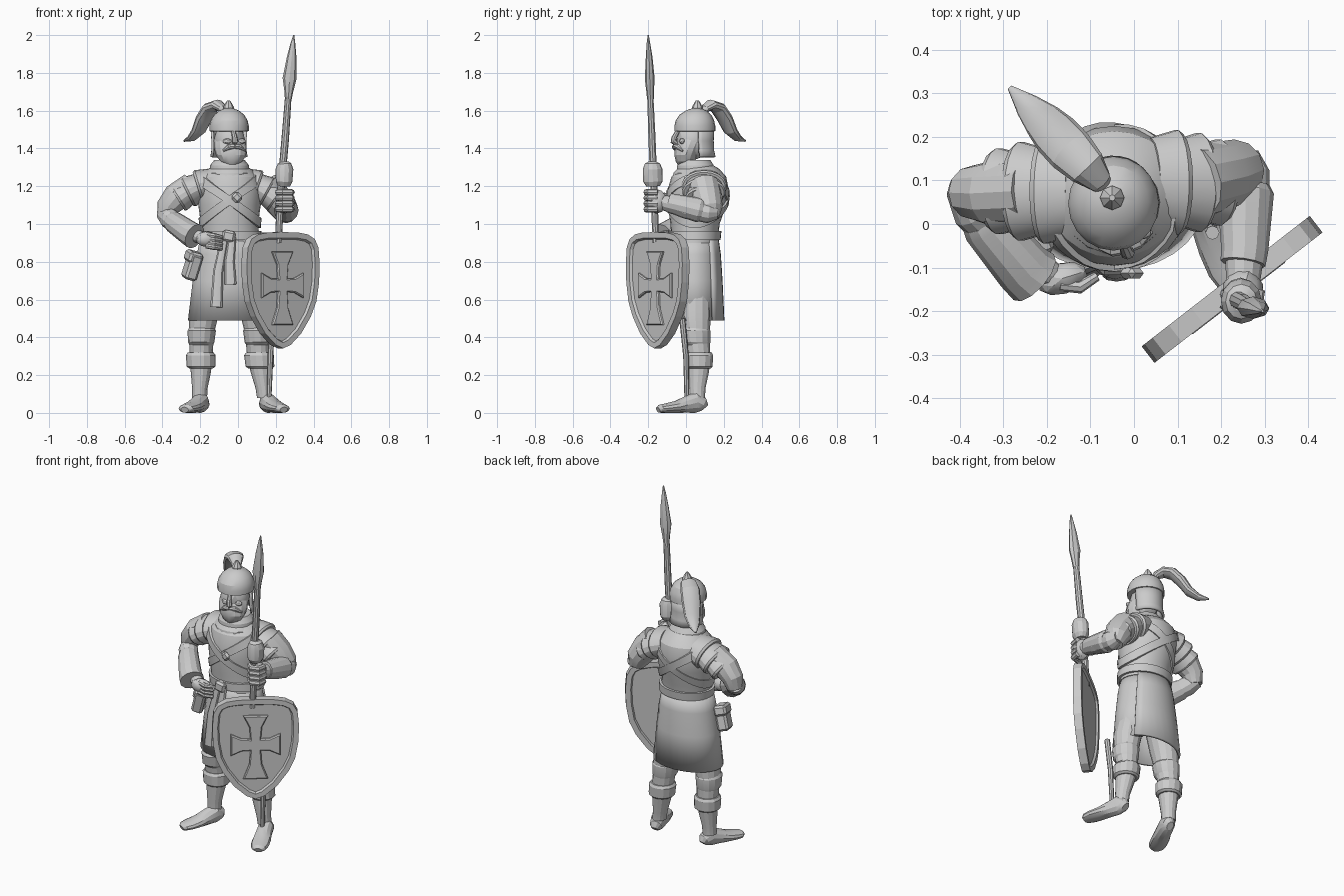
import bpy, bmesh, math
from mathutils import Vector, Matrix

TAU = math.tau
CX = -0.045                      # body centre line
grey = bpy.data.materials.new("stone_grey")
grey.diffuse_color = (0.6, 0.6, 0.6, 1)


def finish(name, bm, thick=0, smooth=True):
    bmesh.ops.recalc_face_normals(bm, faces=bm.faces)
    me = bpy.data.meshes.new(name)
    bm.to_mesh(me)
    bm.free()
    ob = bpy.data.objects.new(name, me)
    bpy.context.collection.objects.link(ob)
    me.materials.append(grey)
    if thick:
        mod = ob.modifiers.new("thickness", 'SOLIDIFY')
        mod.thickness = thick
    if smooth:
        bpy.ops.object.select_all(action='DESELECT')
        ob.select_set(True)
        bpy.context.view_layer.objects.active = ob
        bpy.ops.object.shade_smooth_by_angle(angle=math.radians(22))
    return ob


def skin(bm, rings, closed=True, caps=True):
    rows = [[bm.verts.new(p) for p in r] for r in rings]
    n = len(rows[0])
    for a, b in zip(rows, rows[1:]):
        for i in range(n if closed else n - 1):
            j = (i + 1) % n
            bm.faces.new((a[i], a[j], b[j], b[i]))
    if caps:
        bm.faces.new(rows[0])
        bm.faces.new(rows[-1])


def loft(name, rings, n=18, a0=0, a1=TAU, shrink=0, thick=0):
    """Stack of horizontal ellipses (z, x, y, rx, ry); may be an open arc."""
    bm = bmesh.new()
    full = a1 - a0 == TAU and not shrink
    out = []
    for z, x, y, rx, ry in rings:
        row = []
        for i in range(n):
            t = i / (n if full else n - 1)
            a, k = a0 + (a1 - a0) * t, 1 - shrink * t
            row.append((x + rx * k * math.cos(a), y + ry * k * math.sin(a), z))
        out.append(row)
    skin(bm, out, full, full and not thick)
    return finish(name, bm, thick)


def tube(name, pts, radii, ref=(0, 0, 1), n=12):
    """Elliptical sections along a path; radius is a number or (side, up)."""
    bm = bmesh.new()
    pts = [Vector(p) for p in pts]
    out = []
    for i, (p, r) in enumerate(zip(pts, radii)):
        a, b = r if isinstance(r, tuple) else (r, r)
        t = (pts[min(i + 1, len(pts) - 1)] - pts[max(i - 1, 0)]).normalized()
        s = t.cross(Vector(ref)).normalized()
        u = s.cross(t)
        out.append([p + s * a * math.cos(k * TAU / n) + u * b * math.sin(k * TAU / n) for k in range(n)])
    skin(bm, out)
    return finish(name, bm)


def blob(name, c, r, turn=0):
    bm = bmesh.new()
    bmesh.ops.create_icosphere(bm, subdivisions=2, radius=1,
                               matrix=Matrix.Translation(c) @ Matrix.Rotation(turn, 4, 'Z') @ Matrix.Diagonal((*r, 1)))
    return finish(name, bm)


def box(name, c, size, rot=(0, 0, 0), bevel=0.012):
    bm = bmesh.new()
    m = Matrix.Translation(c)
    for ang, ax in zip(rot, 'XYZ'):
        m = m @ Matrix.Rotation(ang, 4, ax)
    bmesh.ops.create_cube(bm, size=1, matrix=m @ Matrix.Diagonal((*size, 1)))
    bmesh.ops.bevel(bm, geom=bm.edges[:], offset=bevel, segments=1, affect='EDGES')
    return finish(name, bm)


# Torso and collar
TORSO = [(.90, CX + .01, .045, .150, .122), (1.0, CX, .048, .152, .130), (1.1, CX, .058, .165, .155),
         (1.19, CX, .065, .17, .160), (1.25, CX, .068, .155, .145), (1.29, CX, .068, .115, .11), (1.32, CX, .06, .07, .07)]
loft("torso", TORSO, 24)
loft("collar", [(1.23, CX, .055, .125, .13), (1.27, CX, .05, .122, .118), (1.29, CX, .05, .105, .10),
                (1.31, CX, .05, .103, .098), (1.34, CX, .05, .08, .08)], 18)


def band(name, zf, h, off):
    """Belt or sash wrapped round the torso at height zf(angle)."""
    bm = bmesh.new()
    out = []
    for i in range(33):
        a = i * TAU / 32
        row = []
        for dz, o in ((-h, -.01), (-h, off), (h, off), (h, -.01)):
            z = zf(a) + dz
            lo = max((k for k in range(len(TORSO) - 1) if TORSO[k][0] <= z), default=0)
            A, B = TORSO[lo], TORSO[lo + 1]
            t = (z - A[0]) / (B[0] - A[0])
            _, x, y, rx, ry = [p + (q - p) * t for p, q in zip(A, B)]
            row.append((x + (rx + o) * math.cos(a), y + (ry + o) * math.sin(a), z))
        out.append(row)
    skin(bm, out, True, False)
    bmesh.ops.remove_doubles(bm, verts=bm.verts, dist=1e-5)
    finish(name, bm)


band("sash_left", lambda a: 1.125 + .12 * math.cos(a), .026, .008)
band("sash_right", lambda a: 1.125 - .12 * math.cos(a), .026, .013)
band("belt", lambda a: .94, .024, .014)
box("sash_brooch", (CX + .04, -.113, 1.14), (.05, .025, .05), (0, .78, 0))
box("belt_knot", (CX - .005, -.1, .935), (.07, .035, .06), (0, .2, 0))

# Skirt wraps round and overlaps itself at the left rear
loft("skirt", [(.93, CX, .045, .158, .128), (.84, CX, .045, .178, .141), (.7, CX - .002, .045, .198, .150),
               (.49, CX - .004, .045, .222, .160)], 30, .7, .7 + TAU + .25, .07, .016)
for nm, pts in (("belt_tail_long", [(-.07, -.095, .93), (-.105, -.112, .75), (-.115, -.122, .56)]),
                ("belt_tail_short", [(-.03, -.095, .93), (-.045, -.114, .8), (-.04, -.12, .68)])):
    tube(nm, pts, [(.02, .012), (.027, .012), (.032, .012)], (0, 1, 0), 8)
box("hip_pouch", (-.243, -.02, .775), (.065, .10, .14), (.1, .3, .3))
box("pouch_flap", (-.235, -.02, .825), (.075, .11, .06), (.1, .3, .3))

# Legs, knee wraps, boots and feet
for s, side in ((-1, "right"), (1, "left")):
    def leg(part, rows, n=14):
        loft(f"{side}_{part}", [(z, CX + s * d + max(0, .35 - z) * .05, y, r, r2) for z, d, y, r, r2 in rows], n)
    leg("leg", [(.08, .172, .06, .04, .042), (.13, .168, .06, .041, .044), (.22, .158, .066, .054, .058),
                (.32, .152, .068, .062, .062), (.42, .148, .055, .066, .072), (.52, .135, .05, .078, .085),
                (.72, .085, .05, .082, .09)])
    leg("boot_cuff", [(.235, .156, .07, .062, .062), (.245, .156, .07, .076, .072), (.305, .154, .07, .079, .076),
                      (.32, .154, .07, .068, .068)])
    leg("knee_wrap", [(.36, .15, .06, .062, .066), (.375, .15, .055, .07, .077), (.435, .147, .05, .075, .082),
                      (.45, .147, .05, .066, .072)])
    foot = [(.164, .098, .02, .026), (.166, .085, .036, .042), (.176, .05, .044, .055), (.196, 0, .046, .044),
            (.218, -.05, .052, .032), (.240, -.10, .052, .026), (.256, -.135, .042, .022), (.262, -.148, .022, .016)]
    tube(f"{side}_foot", [(CX + .025 + s * d, y, b) for d, y, a, b in foot], [(a, b) for d, y, a, b in foot])

    # Layered shoulder plates
    k, dy = (1, 0) if s < 0 else (.9, .02)
    for i, (d0, z0, d1, z1, a, b) in enumerate(((.09, 1.22, .17, 1.195, .09, .122), (.155, 1.2, .225, 1.165, .085, .115),
                                                (.205, 1.175, .275, 1.13, .075, .1))):
        path = [(CX + s * k * (d0 + (d1 - d0) * t), .075 + dy, z0 + (z1 - z0) * t) for t in (0, .85, 1)]
        tube(f"{side}_shoulder_plate_{i + 1}", path, [(a * .85, b * .85), (a, b), (a * .93, b * .93)], (0, 1, 0), 18)

# Right arm resting on the belt
tube("right_sleeve", [(-.24, .075, 1.2), (-.33, .07, 1.14), (-.37, .072, 1.09), (-.385, .07, 1.03)],
     [.075, .074, .062, .045], (0, 1, 0))
tube("right_forearm", [(-.395, .085, 1.055), (-.365, .035, 1.03), (-.29, -.05, .97), (-.18, -.125, .92)], [.04, .055, .048, .03])
tube("right_bracer", [(-.352, .015, 1.02), (-.34, .0, 1.01), (-.255, -.10, .95), (-.23, -.122, .935)], [.05, .058, .066, .07])
blob("right_hand", (-.165, -.125, .92), (.06, .036, .042), .3)
for i in range(4):
    z = .945 - i * .02
    tube(f"right_finger_{i + 1}", [(-.17, -.14, z), (-.125, -.145, z - .008), (-.085, -.12, z - .015)], [.014, .015, .011], n=8)

# Left arm gripping the spear
tube("left_sleeve", [(.14, .095, 1.2), (.2, .11, 1.14), (.235, .125, 1.08), (.25, .13, 1.03)], [.085, .08, .07, .045], (0, 1, 0))
tube("left_forearm", [(.25, .165, 1.06), (.255, .12, 1.06), (.257, 0, 1.08), (.25, -.14, 1.12)], [.035, .056, .052, .038])
tube("left_bracer", [(.255, .085, 1.07), (.256, .07, 1.073), (.254, -.06, 1.105), (.25, -.09, 1.112)], [.056, .065, .054, .052])
blob("left_hand", (.25, -.155, 1.12), (.048, .055, .065))
for i in range(4):
    z = 1.168 - i * .03
    tube(f"left_finger_{i + 1}", [(.285, -.15, z), (.278, -.195, z), (.238, -.208, z), (.205, -.18, z)], [.016, .018, .018, .014], n=8)

# Spear, its grip and the lower pole
tube("spear_shaft", [(.213, -.16, .9), (.228, -.17, 1.2), (.25, -.18, 1.45), (.268, -.19, 1.7)], [.018, .02, .02, .017], (0, 1, 0), 10)
tube("spear_head", [(.266, -.188, 1.66), (.269, -.19, 1.7), (.273, -.192, 1.77), (.284, -.195, 1.88), (.291, -.199, 1.96), (.295, -.2, 2.0)],
     [(.018, .018), (.023, .02), (.037, .026), (.026, .018), (.012, .009), (.003, .003)], (0, 1, 0), 8)
tube("spear_grip", [(.243, -.174, 1.2), (.244, -.175, 1.225), (.246, -.177, 1.29), (.246, -.178, 1.32), (.245, -.178, 1.33)],
     [(.032, .036), (.044, .052), (.047, .052), (.036, .04), .022], (0, 1, 0))
tube("lower_pole", [(.163, .005, .03), (.172, 0, .3), (.18, -.02, .5)], [.012, .015, .016], (0, 1, 0), 8)

# Shield, facing forward and to the left
U, N, C = Vector((.79, .613, 0)), Vector((.613, -.79, 0)), Vector((.225, -.15, 0))


def shield_part(name, outline, back, front, rim=0, bevel=0):
    bm = bmesh.new()
    rows = [[C + U * u + N * w + Vector((0, 0, z)) for u, z in outline] for w in (back, front)]
    skin(bm, rows)
    bm.faces.ensure_lookup_table()
    face, rear = bm.faces[-1], bm.faces[-2]
    bmesh.ops.recalc_face_normals(bm, faces=bm.faces)
    if rim:
        for f, deep in ((face, .014), (rear, .012)):
            bmesh.ops.inset_region(bm, faces=[f], thickness=rim)
            bmesh.ops.inset_region(bm, faces=[f], thickness=.008, depth=-deep)
    if bevel:
        bmesh.ops.bevel(bm, geom=face.edges[:], offset=bevel, segments=1, affect='EDGES')
    finish(name, bm, 0, False)


half = [(.10, .955), (.165, .945), (.212, .92), (.236, .875), (.244, .79), (.24, .69), (.222, .59), (.185, .51), (.12, .42), (.05, .36)]
shield_part("shield", [(0, .957)] + half + [(0, .342)] + [(-u, z) for u, z in reversed(half)], -.024, .024, .03)
right = [(.07, .18), (.036, .11), (.03, .035), (.08, .038), (.14, .066), (.14, -.066), (.08, -.038), (.03, -.035), (.036, -.12), (.07, -.21)]
shield_part("shield_cross", [(u, .675 + z) for u, z in right] + [(-u, .675 + z) for u, z in reversed(right)], 0, .026, 0, .006)

# Head, turned slightly to the left
F = .3
blob("head", (CX, .035, 1.44), (.084, .088, .105), F)
loft("beard", [(1.313, CX + .01, -.014, .03, .03), (1.33, CX + .01, -.005, .058, .05), (1.365, CX + .008, .0, .08, .064),
               (1.40, CX + .005, .01, .086, .07), (1.43, CX + .002, .022, .085, .072), (1.45, CX, .03, .08, .07)], 14)
tube("nose", [(CX + .02, -.045, 1.49), (CX + .028, -.064, 1.455), (CX + .03, -.066, 1.437), (CX + .026, -.05, 1.425)],
     [.012, .014, .017, .012], (1, 0, 0), 8)
for s, side in ((-1, "right"), (1, "left")):
    m = Vector((CX + .025, -.055, 1.412))
    d = Vector((math.cos(F), math.sin(F), 0)) * s
    tube(f"{side}_moustache", [m, m + d * .03 + Vector((0, .004, -.004)), m + d * .062 + Vector((0, .02, -.025))], [.014, .015, .006], n=8)
    blob(f"{side}_cheek", m + d * .038 + Vector((0, .024, .026)), (.024, .016, .016))

# Helmet with neck guard, crown knob and plume
HX, HY = CX - .002, .047
loft("helmet", [(1.49, HX, HY, .096, .1), (1.492, HX, HY, .104, .108), (1.52, HX, HY, .104, .108),
                (1.548, HX, HY, .098, .102), (1.578, HX, HY + .003, .08, .084), (1.6, HX, HY + .006, .053, .055),
                (1.614, HX, HY + .008, .018, .018)], 20)
loft("neck_guard", [(1.51, HX, HY, .098, .102), (1.44, HX, HY + .002, .094, .098), (1.39, HX, HY + .004, .094, .098),
                    (1.355, HX, HY + .006, .1, .104)], 16, F - .1, F + math.pi - .15, 0, .014)
loft("helmet_knob", [(1.6, CX - .005, .06, .028, .028), (1.62, CX - .005, .06, .028, .028), (1.635, CX - .005, .06, .02, .02),
                     (1.655, CX - .005, .06, .007, .007)], 8)
tube("plume", [(-.068, .085, 1.575), (-.08, .10, 1.61), (-.108, .13, 1.63), (-.145, .168, 1.615), (-.18, .205, 1.56),
               (-.208, .235, 1.495), (-.245, .272, 1.455), (-.285, .313, 1.44)],
     [(.02, .016), (.03, .022), (.046, .028), (.055, .03), (.054, .03), (.046, .026), (.03, .018), (.006, .005)])
